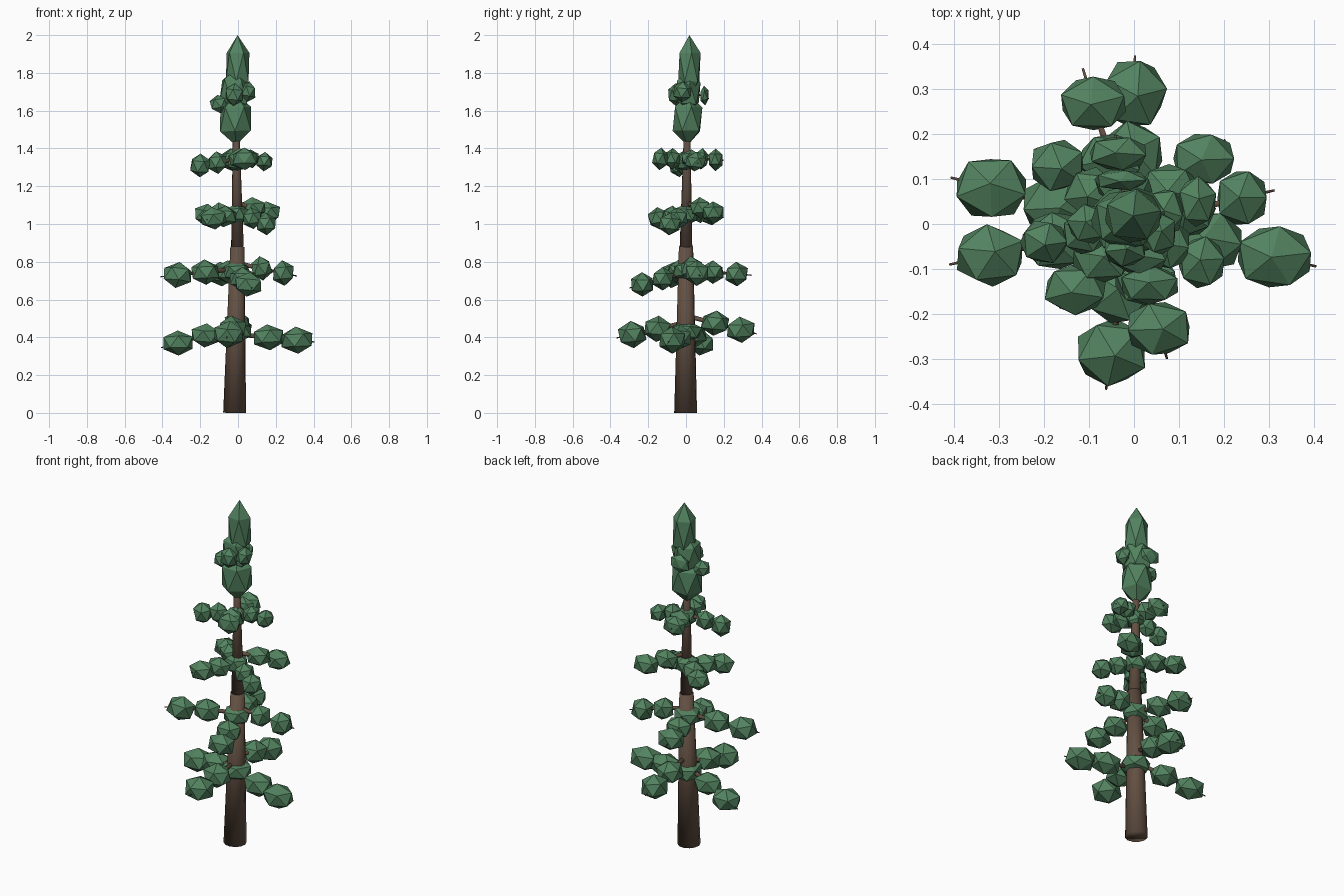
import bpy
import bmesh
import math
import random
from mathutils import Vector, Matrix

if "Cube" in bpy.data.objects:
    bpy.data.objects.remove(bpy.data.objects["Cube"])

random.seed(4)


def material(name, rgb):
    m = bpy.data.materials.new(name)
    m.diffuse_color = (*rgb, 1)
    m.use_nodes = True
    m.node_tree.nodes["Principled BSDF"].inputs["Base Color"].default_value = m.diffuse_color
    return m


GREEN = material("needle green", (0.085, 0.225, 0.115))
BROWN = material("bark brown", (0.125, 0.08, 0.055))


def finish(bm, name, mat, smooth):
    mesh = bpy.data.meshes.new(name)
    for f in bm.faces:
        f.smooth = smooth
    bm.to_mesh(mesh)
    bm.free()
    mesh.materials.append(mat)
    obj = bpy.data.objects.new(name, mesh)
    bpy.context.collection.objects.link(obj)


def stick(name, a, b, r1, r2, sides):
    """Tapered round bar from a to b, with softly shaded ends."""
    a, b = Vector(a), Vector(b)
    d = b - a
    bm = bmesh.new()
    place = Matrix.Translation((a + b) / 2) @ d.to_track_quat('Z', 'Y').to_matrix().to_4x4()
    bmesh.ops.create_cone(bm, cap_ends=True, segments=sides, radius1=r1, radius2=r2,
                          depth=d.length, matrix=place)
    finish(bm, name, BROWN, True)


def clump(name, pos, size, tilt=0.15):
    """Faceted foliage clump, stretched to the half sizes in x, y and z."""
    bm = bmesh.new()
    bmesh.ops.create_icosphere(bm, subdivisions=1, radius=1)
    turn = Matrix.Rotation(random.uniform(0, math.tau), 4, 'Z')
    lean = Matrix.Rotation(random.uniform(-tilt, tilt), 4, 'X') @ \
        Matrix.Rotation(random.uniform(-tilt, tilt), 4, 'Y')
    scale = Matrix.Diagonal((size[0] * 1.06, size[1] * 1.06, size[2], 1))
    bmesh.ops.transform(bm, matrix=Matrix.Translation(pos) @ scale @ lean @ turn, verts=bm.verts)
    finish(bm, name, GREEN, False)


# Trunk in two tapered sections
stick("lower_trunk", (-0.018, -0.002, 0), (-0.003, 0, 0.88), 0.061, 0.038, 12)
stick("upper_trunk", (-0.003, 0, 0.88), (-0.012, 0.008, 1.7), 0.034, 0.012, 12)

# Tiers: collar height, collar radius, then outer clump centre, half sizes, inner height
tiers = [
    (0.43, 0.085, [
        ((-0.317, 0.08, 0.37), (0.085, 0.073, 0.067), 0.41),
        ((0.312, -0.073, 0.385), (0.09, 0.073, 0.072), 0.40),
        ((-0.05, -0.285, 0.415), (0.083, 0.077, 0.073), 0.445),
        ((0.0, 0.29, 0.44), (0.075, 0.08, 0.07), 0.475)]),
    (0.75, 0.075, [
        ((-0.32, -0.07, 0.73), (0.081, 0.07, 0.07), 0.745),
        ((0.055, -0.232, 0.68), (0.077, 0.063, 0.065), 0.71),
        ((0.24, 0.058, 0.74), (0.061, 0.065, 0.068), 0.765),
        ((-0.09, 0.268, 0.735), (0.078, 0.064, 0.065), 0.745)]),
    (1.05, 0.065, [
        ((0.155, 0.145, 1.06), (0.074, 0.06, 0.06), 1.085),
        ((-0.13, -0.145, 1.03), (0.073, 0.058, 0.06), 1.04),
        ((0.15, -0.085, 1.0), (0.055, 0.06, 0.06), 1.03),
        ((-0.17, 0.13, 1.05), (0.065, 0.06, 0.058), 1.06)]),
    (1.33, 0.05, [
        ((-0.2, -0.04, 1.31), (0.055, 0.05, 0.063), 1.325),
        ((0.035, -0.135, 1.345), (0.069, 0.045, 0.06), 1.345),
        ((0.14, 0.05, 1.33), (0.045, 0.057, 0.052), 1.345),
        ((-0.035, 0.157, 1.34), (0.069, 0.04, 0.06), 1.345)]),
]
for t, (z, collar, branches) in enumerate(tiers, 1):
    clump(f"tier_{t}_collar", (-0.008, 0, z), (collar, collar, 0.06))
    for k, (outer, size, inner_z) in enumerate(branches, 1):
        outer = Vector(outer)
        heart = Vector((-0.008, 0, 0))
        inner = heart + (outer - heart) * 0.53
        inner.z = inner_z
        step = (outer - inner) / 0.47
        reach = 0.29 if t < 4 else 0.26
        label = f"tier_{t}_branch_{k}"
        stick(label, inner - step * 0.53, outer + step * reach, 0.014, 0.003, 6)
        clump(label + "_outer_needles", outer, size)
        clump(label + "_inner_needles", inner, Vector(size) * 0.96)

# Small clumps around the crown
for k, (pos, size) in enumerate([
        ((-0.1, 0.0, 1.635), (0.05, 0.045, 0.05)),
        ((0.055, -0.02, 1.70), (0.042, 0.05, 0.055)),
        ((-0.02, -0.055, 1.685), (0.05, 0.042, 0.06)),
        ((-0.03, 0.098, 1.68), (0.062, 0.024, 0.052))], 1):
    stick(f"crown_twig_{k}", (-0.01, 0.008, pos[2] + 0.01), pos, 0.008, 0.003, 6)
    clump(f"crown_side_needles_{k}", pos, size)

# Stacked crown, ending in the pointed top
clump("crown_lower", (-0.013, 0.008, 1.555), (0.09, 0.083, 0.14), 0.03)
clump("crown_middle", (-0.018, 0.01, 1.70), (0.082, 0.07, 0.125), 0.1)
clump("crown_top", (-0.002, 0.018, 1.83), (0.067, 0.063, 0.17), 0.0)
